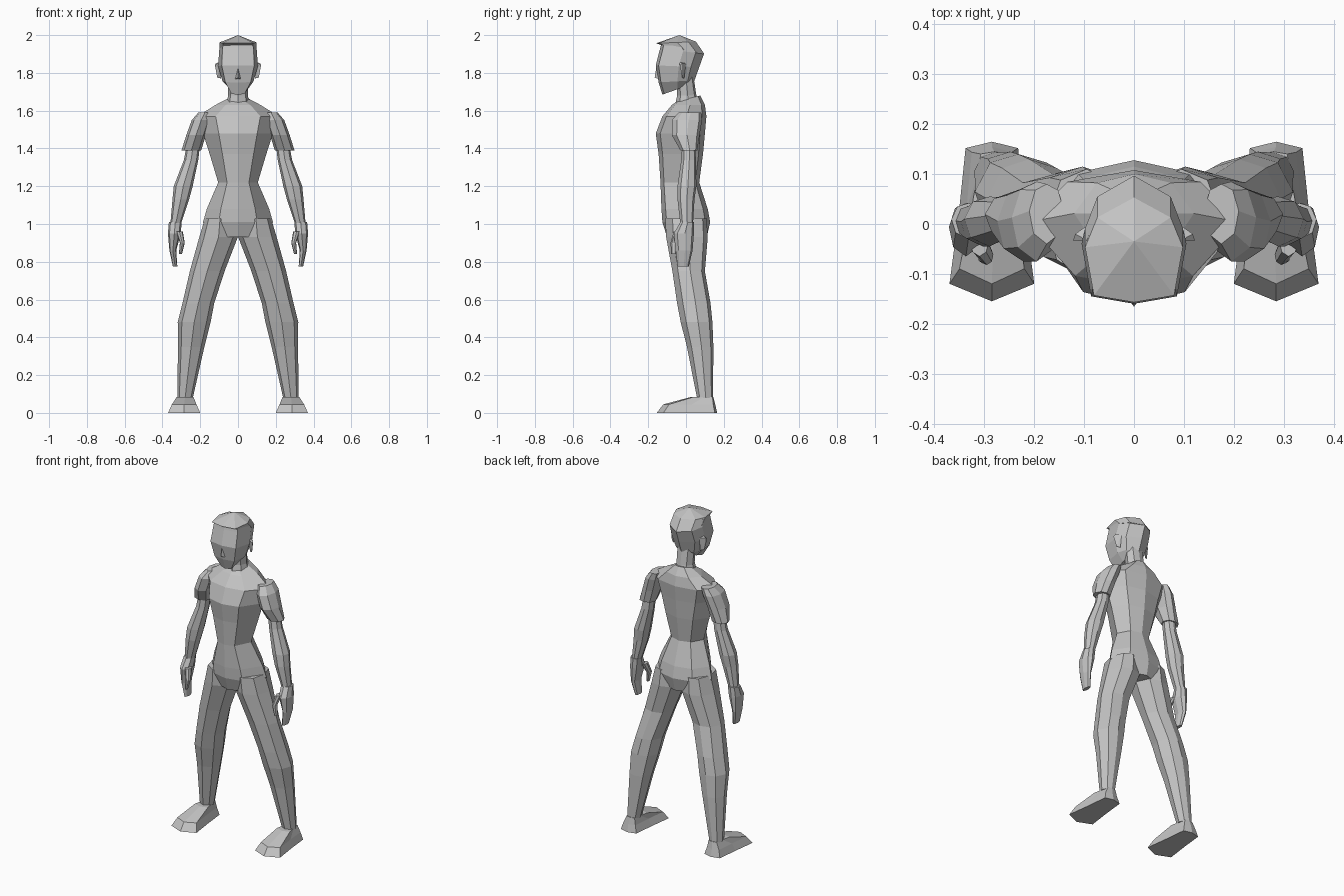
import bpy, bmesh

grey = bpy.data.materials.new("light grey")
grey.diffuse_color = (0.55, 0.55, 0.55, 1)

# Half cross-sections from front to back: (x, y) from -1 to 1
BODY = [(0, -1), (.55, -.82), (1, .1), (.62, .8), (0, 1)]
LIMB = [(0, -1), (.75, -.65), (1, .1), (.65, .8), (0, 1)]
HEAD = [(0, -1), (.82, -.87), (1, .05), (.75, .62), (0, 1)]
FOOT = [(0, -1), (1, -.78), (.78, .1), (.62, .92), (0, 1)]


def finish(name, bm, mirror):
    bmesh.ops.recalc_face_normals(bm, faces=bm.faces)
    mesh = bpy.data.meshes.new(name)
    bm.to_mesh(mesh)
    bm.free()
    mesh.materials.append(grey)
    obj = bpy.data.objects.new(name, mesh)
    bpy.context.collection.objects.link(obj)
    if mirror:
        obj.modifiers.new("Mirror", 'MIRROR')
    return obj


def loft(name, half, rings, mirror=False, apex=None):
    """Rings: z, centre x, half width, front y, back y, optional front z drop."""
    bm = bmesh.new()
    outline = half + [(-x, y) for x, y in half[-2:0:-1]]
    n = len(outline)
    loops = []
    for z, cx, w, yf, yb, *drop in rings:
        d = drop[0] if drop else 0
        mid, r = (yf + yb) / 2, (yb - yf) / 2
        loops.append([bm.verts.new((cx + x * w, mid + y * r, z - d * (1 - y) / 2))
                      for x, y in outline])
    for a, b in zip(loops, loops[1:]):
        for i in range(n):
            j = (i + 1) % n
            bm.faces.new((a[i], a[j], b[j], b[i]))
    bm.faces.new(loops[0][::-1])
    if apex:
        tip = bm.verts.new(apex)
        for i in range(n):
            bm.faces.new((loops[-1][i], loops[-1][(i + 1) % n], tip))
    else:
        bm.faces.new(loops[-1])
    return finish(name, bm, mirror)


def hull(name, points, mirror=False):
    bm = bmesh.new()
    bmesh.ops.convex_hull(bm, input=[bm.verts.new(p) for p in points])
    return finish(name, bm, mirror)


# Torso from crotch to collar
loft("torso", BODY, [
    (.93, 0, .10, -.10, .11),
    (1.01, 0, .185, -.125, .128),
    (1.08, 0, .165, -.13, .115),
    (1.22, 0, .105, -.135, .07),
    (1.37, 0, .15, -.145, .09),
    (1.48, 0, .185, -.16, .10),
    (1.57, 0, .215, -.125, .108),
    (1.63, 0, .12, -.075, .10),
    (1.68, 0, .05, -.045, .075, .03)])

# Neck
loft("neck", LIMB, [
    (1.62, 0, .065, -.06, .08),
    (1.68, 0, .052, -.047, .055),
    (1.78, 0, .055, -.05, .04)])

# Head with slanted jaw
loft("head", HEAD, [
    (1.74, 0, .042, -.125, .03, .055),
    (1.76, 0, .082, -.145, .045, .01),
    (1.83, 0, .105, -.16, .07, -.01),
    (1.90, 0, .10, -.137, .095, -.03),
    (1.955, 0, .095, -.13, .055)])

# Hair cap overhanging the forehead
loft("hair", HEAD, [
    (1.90, 0, .098, -.125, .097, -.045),
    (1.965, 0, .098, -.157, .053, .008)], apex=(0, -.035, 2.0))

# Nose and ears
hull("nose", [(0, -.157, 1.83), (-.015, -.145, 1.768), (.015, -.145, 1.768),
              (0, -.166, 1.775)])
hull("ear", [(.09, -.035, 1.86), (.09, -.01, 1.77), (.09, 0, 1.85),
             (.122, -.033, 1.84), (.118, -.02, 1.85), (.11, -.02, 1.775)], True)

# Short sleeves over the shoulders
loft("sleeve", LIMB, [
    (1.39, .247, .052, -.03, .06),
    (1.47, .222, .052, -.075, .072),
    (1.55, .195, .05, -.075, .085),
    (1.59, .175, .035, -.04, .08)], True)

# Bare arms
loft("arm", LIMB, [
    (1.0, .33, .028, -.03, .037),
    (1.13, .303, .044, -.045, .045),
    (1.2, .29, .05, -.045, .055),
    (1.34, .248, .038, -.025, .052),
    (1.43, .235, .035, -.02, .05)], True)

# Hands and thumbs
loft("hand", LIMB, [
    (.775, .333, .012, -.045, .015),
    (.86, .345, .018, -.055, .035),
    (.95, .337, .034, -.065, .042),
    (1.01, .332, .034, -.03, .042)], True)
loft("thumb", LIMB, [
    (.84, .305, .008, -.078, -.055),
    (.90, .295, .013, -.082, -.045),
    (.96, .31, .018, -.065, -.015)], True)

# Trouser legs, spread outwards
loft("leg", LIMB, [
    (.08, .28, .041, .058, .143),
    (.35, .248, .07, .005, .145),
    (.48, .232, .087, -.028, .14),
    (.58, .21, .084, -.047, .13),
    (.75, .163, .092, -.072, .10),
    (.93, .103, .102, -.105, .115),
    (1.03, .095, .08, -.11, .11)], True)

# Shoes
loft("foot", FOOT, [
    (0, .285, .085, -.155, .165),
    (.045, .285, .065, -.12, .155),
    (.085, .28, .044, .03, .145)], True)
